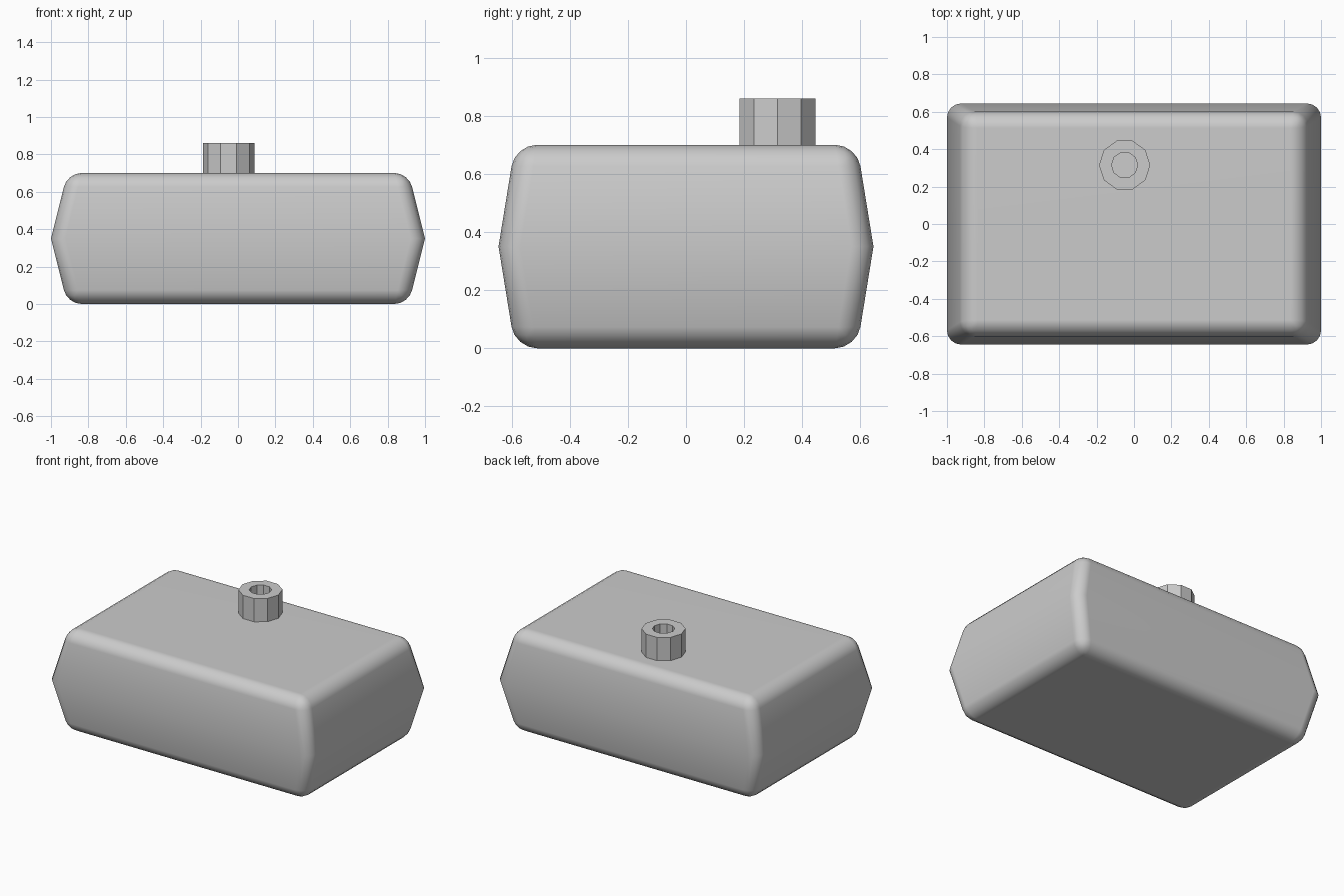
import bpy, bmesh
from math import cos, sin, tau, radians

if "Cube" in bpy.data.objects:
    bpy.data.objects.remove(bpy.data.objects["Cube"])


def loft(name, rings, close_loop=False):
    """Skin a stack of equal-sized rings; cap the ends or join last to first."""
    bm = bmesh.new()
    loops = [[bm.verts.new(p) for p in ring] for ring in rings]
    pairs = list(zip(loops, loops[1:]))
    if close_loop:
        pairs.append((loops[-1], loops[0]))
    else:
        bm.faces.new(loops[0])
        bm.faces.new(loops[-1])
    n = len(loops[0])
    for a, b in pairs:
        for i in range(n):
            j = (i + 1) % n
            bm.faces.new((a[i], a[j], b[j], b[i]))
    bmesh.ops.recalc_face_normals(bm, faces=bm.faces)
    mesh = bpy.data.meshes.new(name)
    bm.to_mesh(mesh)
    bm.free()
    obj = bpy.data.objects.new(name, mesh)
    bpy.context.collection.objects.link(obj)
    return obj


def rect(scale, z):
    x, y = 1.0 * scale, 0.645 * scale
    return [(-x, -y, z), (x, -y, z), (x, y, z), (-x, y, z)]


def circle(r, z, sides=10, cx=-0.05, cy=0.315):
    return [(cx + r * cos(tau * i / sides), cy + r * sin(tau * i / sides), z)
            for i in range(sides)]


# Tank body: box bulging at mid height, rounded on all but the middle crease
body = loft("tank_body", [rect(0.912, 0), rect(1, 0.35), rect(0.912, 0.7)])
for poly in body.data.polygons:
    poly.use_smooth = True
bevel = body.modifiers.new("rounded_edges", 'BEVEL')
bevel.width = 0.075
bevel.segments = 4
bevel.limit_method = 'ANGLE'
bevel.angle_limit = radians(40)
body.modifiers.new("clean_shading", 'WEIGHTED_NORMAL')

# Filler neck: ten-sided open tube standing on the top
loft("filler_neck", [circle(0.137, 0.69), circle(0.137, 0.86),
                     circle(0.07, 0.86), circle(0.07, 0.69)], close_loop=True)
